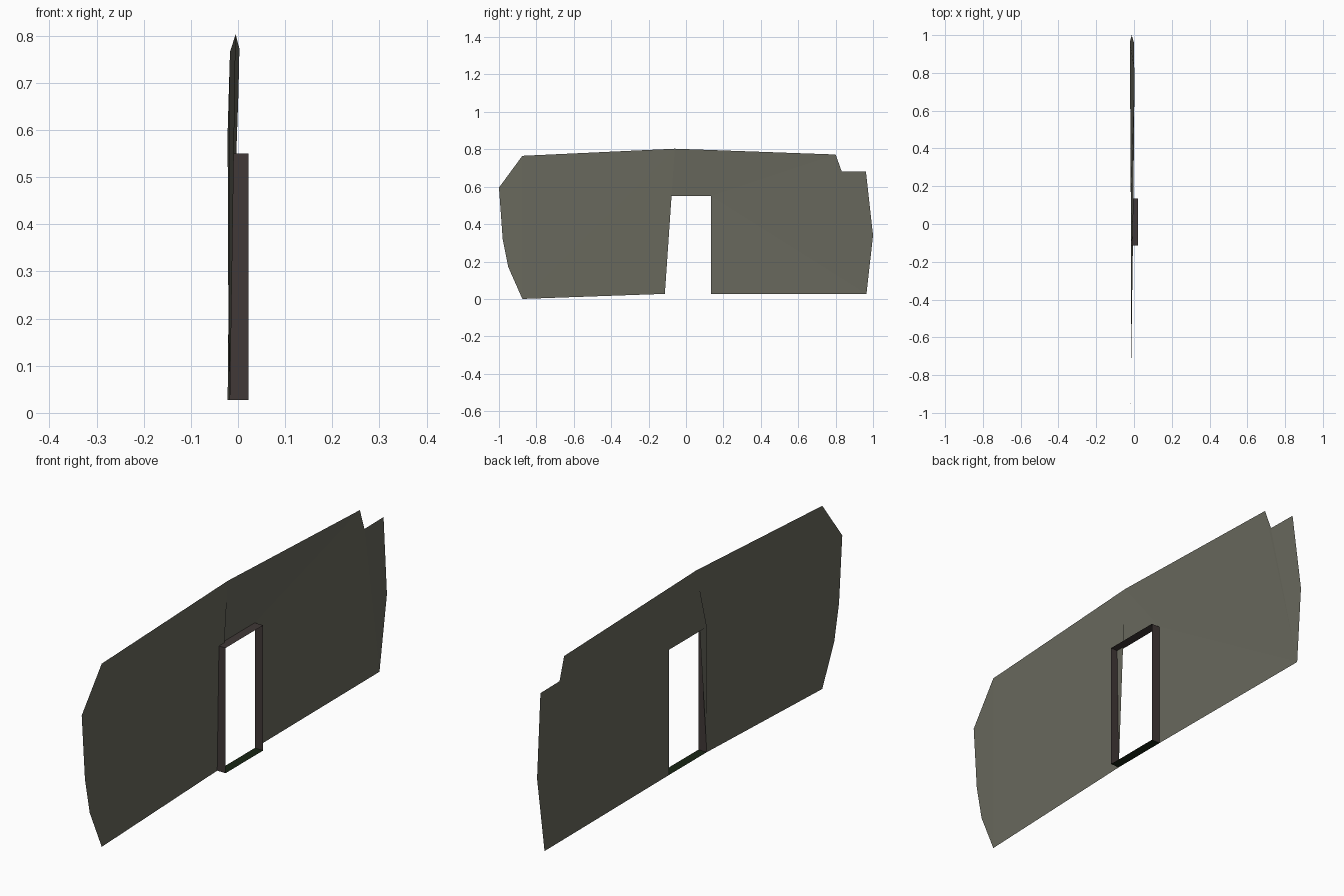
import bpy
import bmesh

cube = bpy.data.objects.get("Cube")
if cube:
    bpy.data.objects.remove(cube, do_unlink=True)


def make_material(name, color):
    mat = bpy.data.materials.new(name)
    mat.use_nodes = True
    mat.diffuse_color = (*color, 1)
    mat.node_tree.nodes["Principled BSDF"].inputs["Base Color"].default_value = (*color, 1)
    return mat


def make_sheet(name, panels, mat):
    """Join flat outline panels into one thin sheet, welding shared points."""
    bm = bmesh.new()
    verts = {}
    for panel in panels:
        for p in panel:
            if p not in verts:
                verts[p] = bm.verts.new(p)
        bm.faces.new([verts[p] for p in panel])
    bmesh.ops.triangulate(bm, faces=[f for f in bm.faces if len(f.verts) > 4])
    mesh = bpy.data.meshes.new(name)
    bm.to_mesh(mesh)
    bm.free()
    mesh.materials.append(mat)
    obj = bpy.data.objects.new(name, mesh)
    bpy.context.collection.objects.link(obj)
    return obj


stone = make_material("grey olive stone", (0.14, 0.14, 0.11))
brown = make_material("dark brown frame", (0.052, 0.040, 0.038))
green = make_material("dark green sill", (0.009, 0.018, 0.007))

# Doorway limits
near, far = -0.113, 0.135
floor, head = 0.027, 0.55
back, front = -0.017, 0.022

near_foot, near_head = (back, near, floor), (back, near, head)
far_foot, far_head = (back, far, floor), (back, far, head)
peak = (-0.005, -0.06, 0.803)

# Ragged wall: two side panels and the piece over the doorway
ragged_end = [
    (-0.017, -0.875, 0.765), (-0.022, -1.0, 0.595), (-0.021, -0.915, 0.50),
    (-0.021, -0.98, 0.32), (-0.020, -0.95, 0.17), (-0.017, -0.875, 0.0),
]
notched_end = [
    (-0.022, 0.965, floor), (-0.012, 1.0, 0.34), (-0.001, 0.962, 0.68),
    (0.001, 0.833, 0.68), (0.003, 0.80, 0.772),
]
make_sheet("wall", [
    [near_foot, near_head, peak] + ragged_end,
    [far_foot] + notched_end + [peak, far_head],
    [near_head, far_head, peak],
], stone)


# Thin boards lining the doorway
def board(name, start, end, mat):
    (y0, z0), (y1, z1) = start, end
    make_sheet(name, [[(back, y0, z0), (front, y0, z0),
                       (front, y1, z1), (back, y1, z1)]], mat)


board("near_jamb", (near, floor), (near, head), brown)
board("lintel", (near, head), (far, head), brown)
board("far_jamb", (far, head), (far, floor), brown)
board("sill", (far, floor), (near, floor), green)
